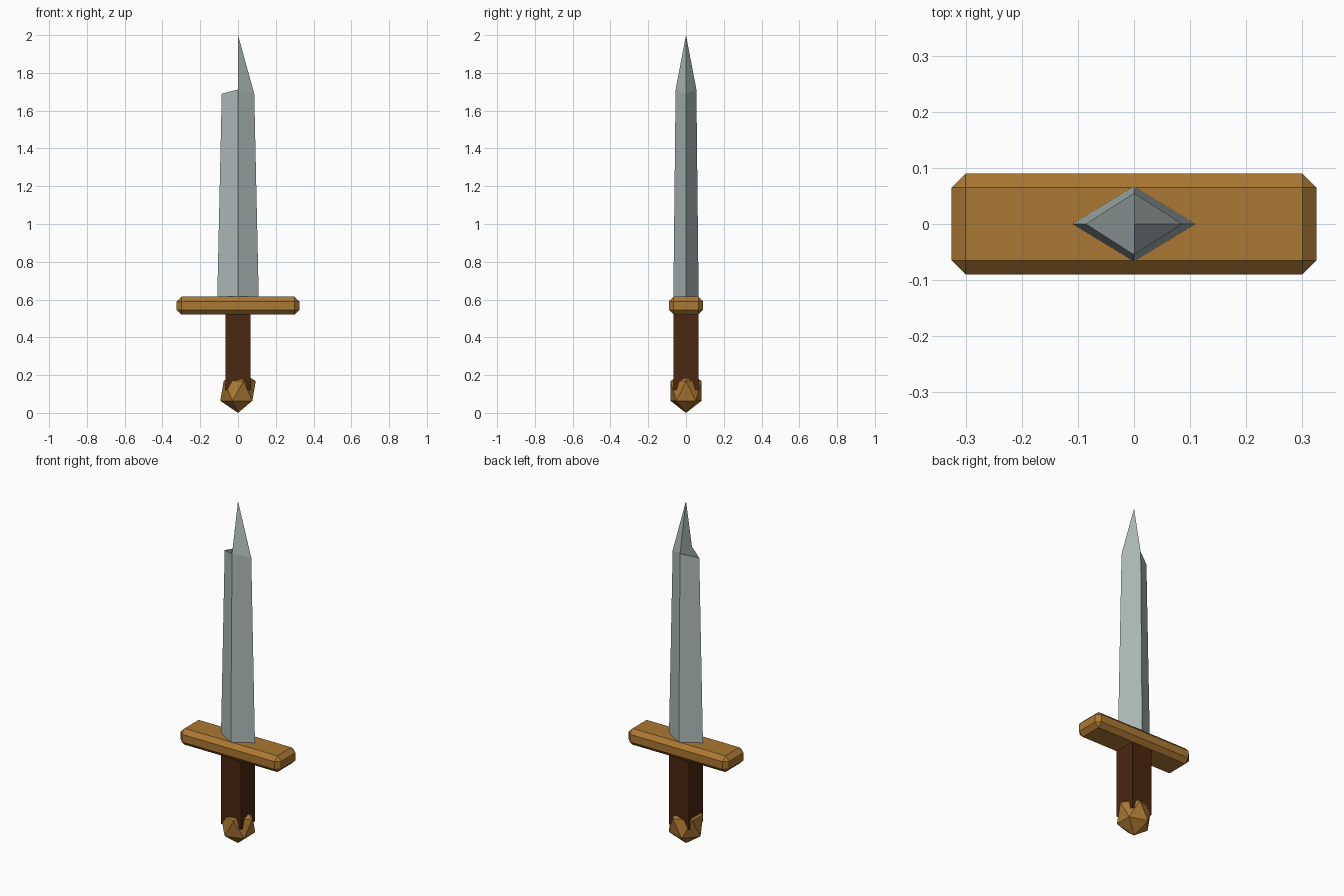
import bpy, bmesh
from mathutils import Matrix, Vector

if "Cube" in bpy.data.objects:
    bpy.data.objects.remove(bpy.data.objects["Cube"])


def material(name, rgb):
    m = bpy.data.materials.new(name)
    m.diffuse_color = (*rgb, 1)
    m.use_nodes = True
    m.node_tree.nodes["Principled BSDF"].inputs["Base Color"].default_value = m.diffuse_color
    return m


steel = material("steel", (0.42, 0.50, 0.49))
brass = material("brass", (0.41, 0.19, 0.032))
leather = material("dark leather", (0.07, 0.02, 0.005))


def finish(name, bm, mat):
    mesh = bpy.data.meshes.new(name)
    bm.to_mesh(mesh)
    bm.free()
    mesh.materials.append(mat)
    ob = bpy.data.objects.new(name, mesh)
    bpy.context.collection.objects.link(ob)
    return ob


def box(name, size, z0, z1, mat, bevel=0):
    bm = bmesh.new()
    bmesh.ops.create_cube(bm, size=1)
    bmesh.ops.scale(bm, vec=(size[0], size[1], z1 - z0), verts=bm.verts)
    bmesh.ops.translate(bm, vec=(0, 0, (z0 + z1) / 2), verts=bm.verts)
    if bevel:
        bmesh.ops.bevel(bm, geom=bm.edges[:], offset=bevel, segments=1,
                        affect='EDGES')
    return finish(name, bm, mat)


# Blade: tapered diamond section, order right edge, back ridge, left edge, front ridge
bm = bmesh.new()
dirs = [(1, 0), (0, 1), (-1, 0), (0, -1)]
base = [bm.verts.new((x * 0.11, y * 0.067, 0.6)) for x, y in dirs]
top = [bm.verts.new((x * 0.086, y * 0.055, 1.69 if x else 1.712)) for x, y in dirs]
tip = bm.verts.new((0, 0, 2))
for i in range(4):
    j = (i + 1) % 4
    if i % 2:   # start each side at a ridge so it folds from ridge base to edge top
        bm.faces.new((base[i], base[j], top[j], top[i]))
    else:
        bm.faces.new((base[j], top[j], top[i], base[i]))
bm.faces.new(base[::-1])
# Point: two triangles on the right, one folded four-sided face on the left
bm.faces.new((tip, top[0], top[1]))
bm.faces.new((tip, top[3], top[0]))
bm.faces.new((tip, top[1], top[2], top[3]))
finish("blade", bm, steel)

# Crossguard and grip
box("crossguard", (0.65, 0.18), 0.52, 0.615, brass, 0.025)
box("grip", (0.13, 0.13), 0.12, 0.54, leather)

# Pommel
bm = bmesh.new()
bmesh.ops.create_icosphere(bm, subdivisions=1, radius=1)
bmesh.ops.scale(bm, vec=(0.105, 0.097, 0.116), verts=bm.verts)
bmesh.ops.translate(bm, vec=(0, 0, 0.116), verts=bm.verts)
finish("pommel", bm, brass)
